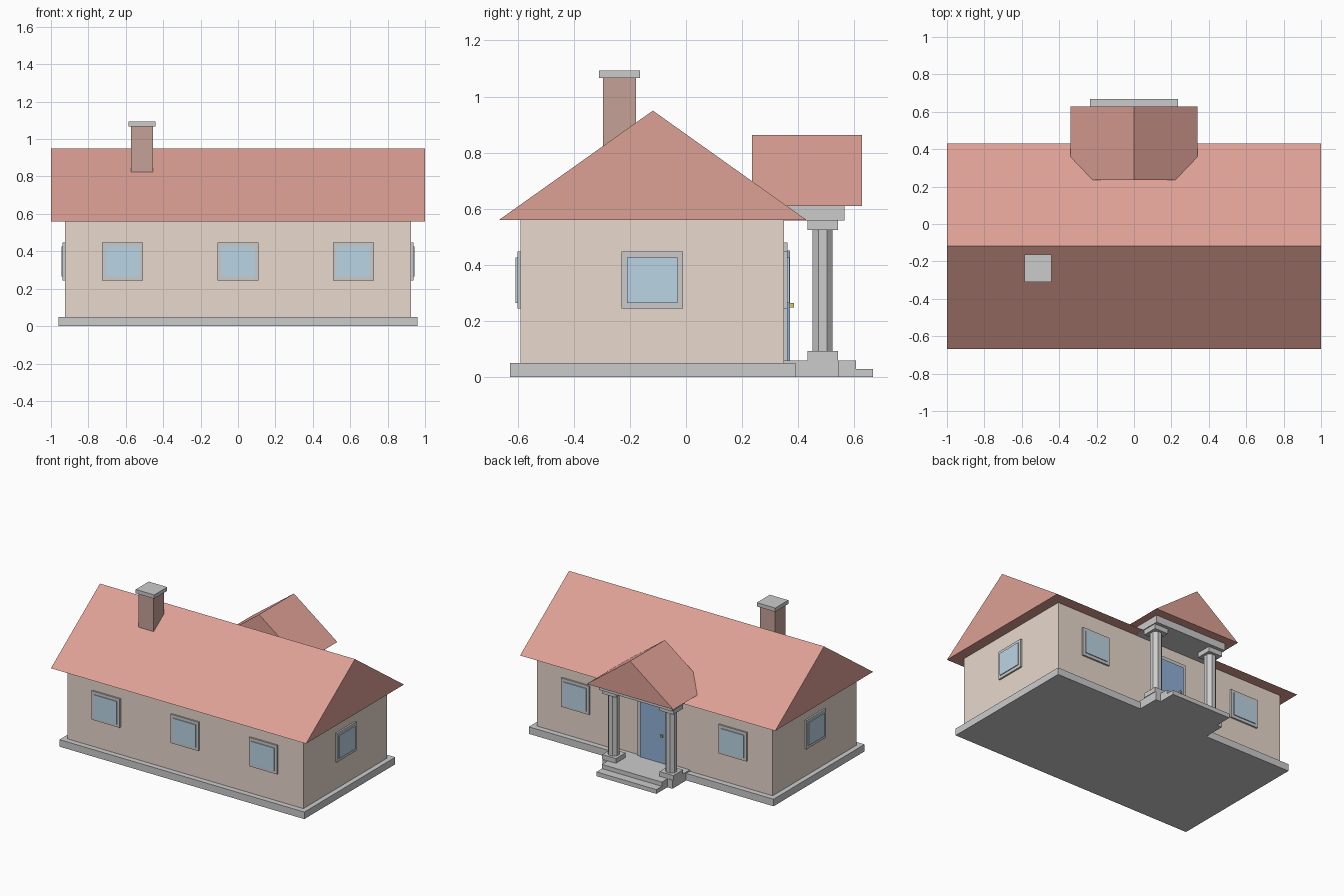
import bpy, bmesh, math
from mathutils import Vector

if "Cube" in bpy.data.objects:
    bpy.data.objects.remove(bpy.data.objects["Cube"])


def mat(name, r, g, b):
    m = bpy.data.materials.new(name)
    m.diffuse_color = (r, g, b, 1)
    m.use_nodes = True
    m.node_tree.nodes["Principled BSDF"].inputs["Base Color"].default_value = m.diffuse_color
    return m


ROOF = mat("roof_tile", 0.72, 0.35, 0.30)
WALL = mat("plaster", 0.80, 0.69, 0.61)
GLASS = mat("glass", 0.50, 0.66, 0.78)
DOOR = mat("door_paint", 0.28, 0.44, 0.68)
BRICK = mat("brick", 0.56, 0.36, 0.31)
BRASS = mat("brass", 0.75, 0.55, 0.15)


def finish(name, bm, material):
    bmesh.ops.recalc_face_normals(bm, faces=bm.faces)
    me = bpy.data.meshes.new(name)
    bm.to_mesh(me)
    bm.free()
    if material:
        me.materials.append(material)
    ob = bpy.data.objects.new(name, me)
    bpy.context.collection.objects.link(ob)
    return ob


def box(name, x, y, z, material=None):
    """Box from (min, max) ranges."""
    bm = bmesh.new()
    bmesh.ops.create_cube(bm, size=1)
    for v in bm.verts:
        v.co = Vector([r[0] if c < 0 else r[1] for c, r in zip(v.co, (x, y, z))])
    return finish(name, bm, material)


def prism(name, profile, offset, material=None):
    """Extrude a closed profile along an offset."""
    bm = bmesh.new()
    face = bm.faces.new([bm.verts.new(p) for p in profile])
    ext = bmesh.ops.extrude_face_region(bm, geom=[face], use_keep_orig=True)
    verts = [g for g in ext["geom"] if isinstance(g, bmesh.types.BMVert)]
    bmesh.ops.translate(bm, verts=verts, vec=offset)
    return finish(name, bm, material)


def window(name, loc, angle):
    """Frame with a raised pane; at angle 0 it faces -y."""
    frame = box(name + "_frame", (-0.11, 0.11), (-0.012, 0.02), (-0.102, 0.102))
    pane = box(name + "_pane", (-0.09, 0.09), (-0.018, 0.0), (-0.081, 0.081), GLASS)
    for ob in (frame, pane):
        ob.location = loc
        ob.rotation_euler.z = angle


# House body
box("foundation", (-0.96, 0.96), (-0.628, 0.39), (0, 0.05))
box("walls", (-0.925, 0.925), (-0.589, 0.35), (0.05, 0.57), WALL)
prism("main_roof", [(-1, -0.667, 0.56), (-1, 0.43, 0.56), (-1, -0.118, 0.95)],
      (2, 0, 0), ROOF)

# Chimney
box("chimney", (-0.572, -0.454), (-0.296, -0.179), (0.7, 1.066), BRICK)
box("chimney_cap", (-0.585, -0.44), (-0.31, -0.164), (1.066, 1.093))

# Windows: three in front, two at the back, one on each end
for i, x in enumerate((-0.617, 0, 0.617)):
    window(f"front_window_{i}", (x, -0.589, 0.346), 0)
for s, side in ((-1, "left"), (1, "right")):
    window(f"back_window_{side}", (s * 0.617, 0.35, 0.346), math.pi)
    window(f"end_window_{side}", (s * 0.925, -0.12, 0.346), s * math.pi / 2)

# Door
box("door_frame", (-0.125, 0.125), (0.34, 0.362), (0.05, 0.48))
box("door", (-0.1, 0.1), (0.345, 0.371), (0.06, 0.452), DOOR)
box("door_knob", (-0.08, -0.064), (0.368, 0.384), (0.248, 0.264), BRASS)

# Porch floor and steps
box("porch_floor", (-0.275, 0.275), (0.345, 0.545), (0, 0.06))
box("upper_step", (-0.235, 0.235), (0.54, 0.606), (0, 0.06))
box("lower_step", (-0.235, 0.235), (0.6, 0.667), (0, 0.03))

# Octagonal columns with square base and capital
for s, side in ((-1, "left"), (1, "right")):
    cx, cy, r = s * 0.225, 0.487, 0.0388
    ring = [(cx + r * math.cos(math.pi * (i + 0.5) / 4),
             cy + r * math.sin(math.pi * (i + 0.5) / 4), 0.09) for i in range(8)]
    prism(f"{side}_column", ring, (0, 0, 0.44))
    for part, z in (("base", (0.06, 0.093)), ("capital", (0.525, 0.56))):
        box(f"{side}_column_{part}", (cx - 0.054, cx + 0.054), (cy - 0.054, cy + 0.054), z)

# Porch beam and gable roof
box("porch_beam", (-0.285, 0.285), (0.345, 0.565), (0.559, 0.612))
prism("porch_roof", [(-0.34, 0.236, 0.61), (0.34, 0.236, 0.61), (0, 0.236, 0.863)],
      (0, 0.391, 0), ROOF)
